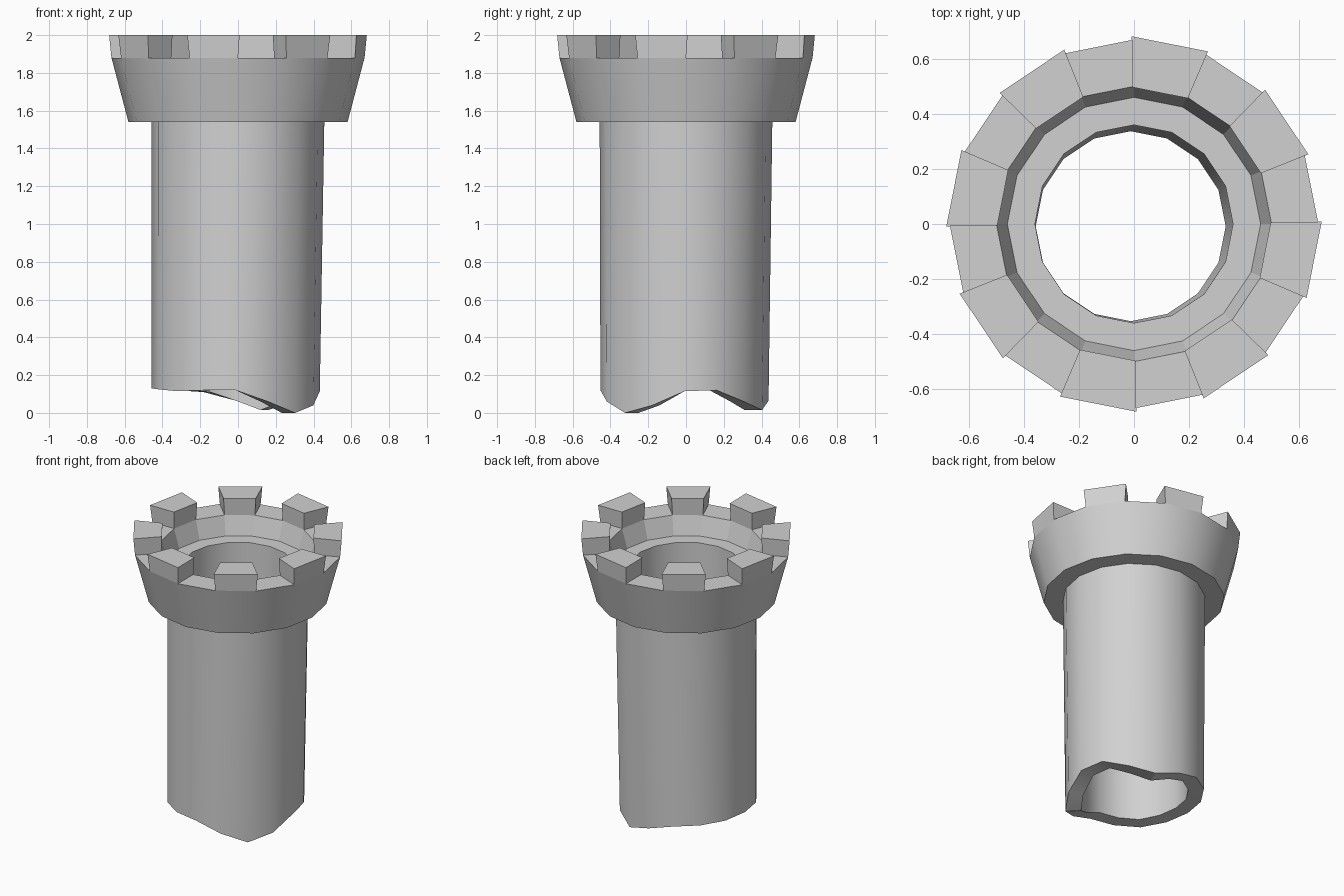
import bpy
import bmesh
from math import cos, sin, radians

SIDES = 16
STEP = 360 / SIDES

cube = bpy.data.objects.get("Cube")
if cube:
    bpy.data.objects.remove(cube, do_unlink=True)

stone = bpy.data.materials.new("grey_stone")
stone.use_nodes = True
stone.diffuse_color = (0.64, 0.64, 0.64, 1)
stone.node_tree.nodes["Principled BSDF"].inputs["Base Color"].default_value = (0.64, 0.64, 0.64, 1)


def polar(radius, degrees, z, dx=0, dy=0):
    a = radians(degrees)
    return (radius * cos(a) + dx, radius * sin(a) + dy, z)


def finish(bm, name, smooth=False):
    mesh = bpy.data.meshes.new(name)
    bm.to_mesh(mesh)
    bm.free()
    mesh.materials.append(stone)
    obj = bpy.data.objects.new(name, mesh)
    bpy.context.collection.objects.link(obj)
    if smooth:
        bpy.ops.object.select_all(action="DESELECT")
        obj.select_set(True)
        bpy.context.view_layer.objects.active = obj
        bpy.ops.object.shade_smooth_by_angle(angle=radians(30))
    return obj


def skin(rings):
    """Bridge a list of point rings with quads."""
    bm = bmesh.new()
    loops = [[bm.verts.new(p) for p in ring] for ring in rings]
    for low, high in zip(loops, loops[1:]):
        for i in range(SIDES):
            j = (i + 1) % SIDES
            bm.faces.new((low[i], low[j], high[j], high[i]))
    return bm


def ring(radius, z):
    return [polar(radius, i * STEP, z) for i in range(SIDES)]


# Broken lower edge of the shaft, one height per side, starting at +x
broken = [0.115, 0.12, 0.06, 0.015, 0.065, 0.11, 0.12, 0.125,
          0.13, 0.125, 0.115, 0.12, 0.12, 0.06, 0.0, 0.04]


def broken_ring(radius):
    return [polar(radius, i * STEP, z, -0.012, -0.008) for i, z in enumerate(broken)]


# Hollow shaft: inner wall, broken edge, outer wall
finish(skin([ring(0.36, 1.75), broken_ring(0.345), broken_ring(0.445), ring(0.457, 1.54)]),
       "shaft", smooth=True)

# Flared collar with a sunken floor
collar = finish(skin([ring(r, z) for r, z in (
    (0.457, 1.54), (0.58, 1.54), (0.67, 1.88), (0.5, 1.88), (0.46, 1.75), (0.36, 1.75))]),
    "collar", smooth=True)
for face in collar.data.polygons:
    if SIDES * 3 <= face.index < SIDES * 4:
        face.use_smooth = False

# Battlements on every other side, splayed slightly at the top
for k in range(SIDES // 2):
    start = STEP * (2 * k + 1)
    bm = bmesh.new()
    levels = []
    for z, inner, outer, splay in ((1.88, 0.5, 0.67, 0), (2.0, 0.497, 0.682, 0.7)):
        a, b = start - splay, start + STEP + splay
        levels.append([bm.verts.new(polar(r, t, z)) for r, t in
                       ((inner, a), (outer, a), (outer, b), (inner, b))])
    low, high = levels
    bm.faces.new(low[::-1])
    bm.faces.new(high)
    for i in range(4):
        j = (i + 1) % 4
        bm.faces.new((low[i], low[j], high[j], high[i]))
    finish(bm, f"battlement_{k + 1}")
